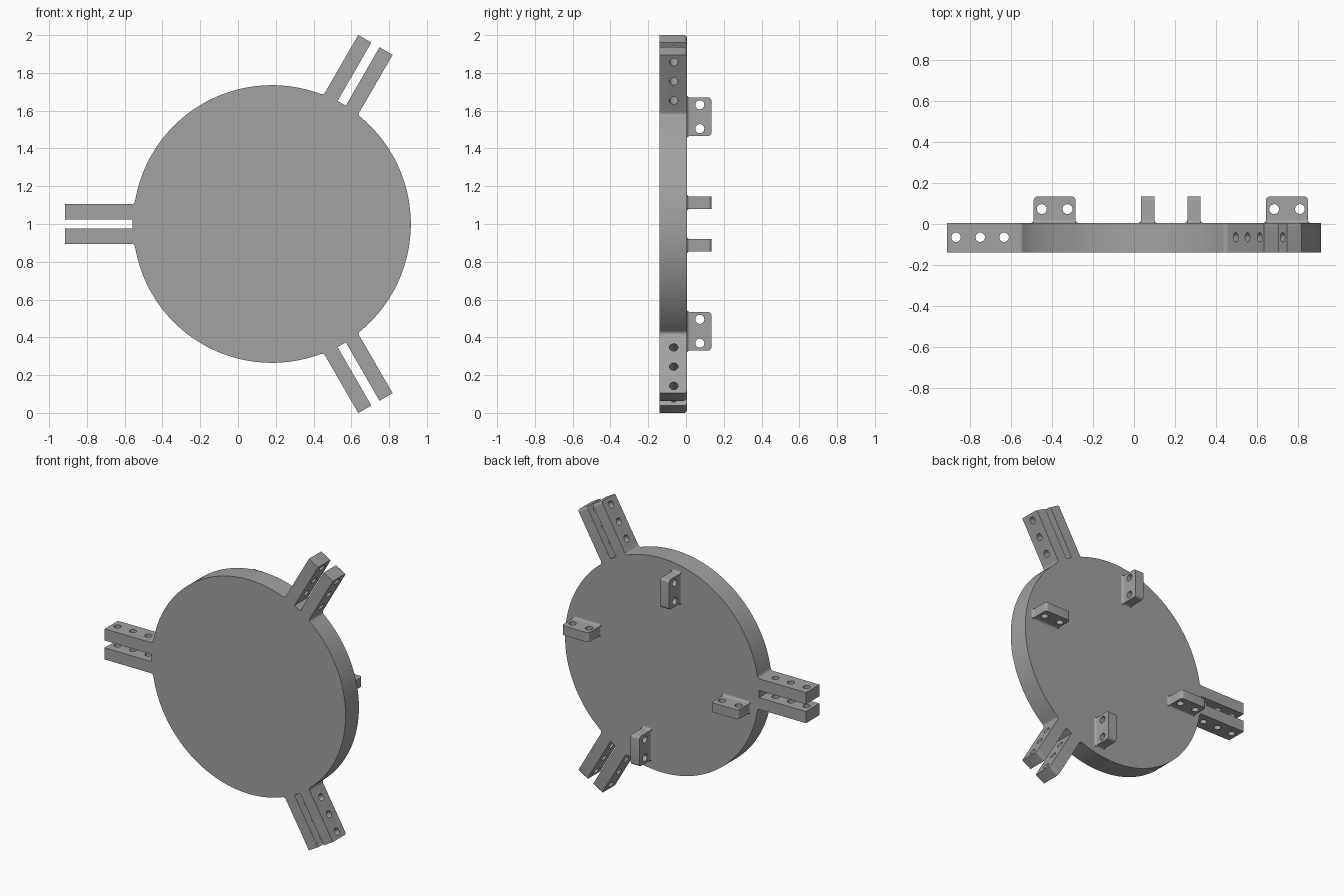
import bpy, bmesh
from math import pi, sin, cos, atan2, sqrt, radians
from mathutils import Matrix, Vector

cube = bpy.data.objects.get("Cube")
if cube:
    bpy.data.objects.remove(cube, do_unlink=True)

CX, CZ = 0.18, 1.0            # disc centre
R = 0.735                     # disc radius
FRONT, BACK = -0.14, 0.005    # plate faces along y
TIP, HALF, GAP = 1.095, 0.105, 0.025   # arm reach, half width, half slot
FIL = 0.02                    # fillet between arm and disc
ARMS = (60, 180, 300)

grey = bpy.data.materials.new("plain grey")
grey.use_nodes = True
colour = (0.36, 0.36, 0.36, 1)
grey.diffuse_color = colour
grey.node_tree.nodes["Principled BSDF"].inputs["Base Color"].default_value = colour


def frame(deg):
    """Local axes: x radial, y sideways in the disc plane, z towards the back."""
    a = radians(deg)
    m = Matrix(((cos(a), -sin(a), 0), (0, 0, 1), (sin(a), cos(a), 0))).to_4x4()
    m.translation = Vector((CX, 0, CZ))
    return m


def arc(cx, cy, r, a0, a1, n=6):
    return [(cx + r * cos(a0 + (a1 - a0) * i / n),
             cy + r * sin(a0 + (a1 - a0) * i / n)) for i in range(n + 1)]


def prism(bm, points, shift):
    """Closed prism from a loop of 3D points moved along a vector."""
    face = bm.faces.new([bm.verts.new(p) for p in points])
    new = bmesh.ops.extrude_face_region(bm, geom=[face])["geom"]
    bmesh.ops.translate(bm, vec=shift, verts=[g for g in new if isinstance(g, bmesh.types.BMVert)])


def finish(name, bm):
    bmesh.ops.recalc_face_normals(bm, faces=bm.faces)
    mesh = bpy.data.meshes.new(name)
    bm.to_mesh(mesh)
    bm.free()
    mesh.materials.append(grey)
    ob = bpy.data.objects.new(name, mesh)
    bpy.context.collection.objects.link(ob)
    return ob


def activate(ob):
    bpy.ops.object.select_all(action="DESELECT")
    ob.select_set(True)
    bpy.context.view_layer.objects.active = ob


def smooth(ob):
    activate(ob)
    bpy.ops.object.shade_smooth_by_angle(angle=radians(30))


def drill(ob, holes, radius, length):
    """Cut sideways holes; each hole is (frame, local centre)."""
    bm = bmesh.new()
    for m, c in holes:
        bmesh.ops.create_cone(bm, cap_ends=True, segments=24, radius1=radius, radius2=radius,
                              depth=length,
                              matrix=m @ Matrix.Translation(c) @ Matrix.Rotation(pi / 2, 4, "X"))
    cutter = finish("hole_cutter", bm)
    cutter.hide_render = True
    mod = ob.modifiers.new("holes", "BOOLEAN")
    mod.operation = "DIFFERENCE"
    mod.solver = "EXACT"
    mod.object = cutter
    activate(ob)
    bpy.ops.object.modifier_apply(modifier=mod.name)
    bpy.data.objects.remove(cutter, do_unlink=True)


# Disc with three slotted arms, drawn as one outline
side = HALF + FIL
reach = sqrt((R + FIL) ** 2 - side ** 2)
spread = atan2(side, reach)
fillet = arc(reach, side, FIL, pi + spread, 1.5 * pi)
half = fillet + [(TIP, HALF), (TIP, GAP), (R + 0.003, GAP)]
arm = [(u, -v) for u, v in half] + half[::-1]
rim = arc(0, 0, R, spread, radians(120) - spread, 48)[1:-1]
outline = [frame(d) @ Vector((u, v, FRONT)) for d in ARMS for u, v in arm + rim]
bm = bmesh.new()
prism(bm, outline, (0, BACK - FRONT, 0))

# Rounded back edge on the tips of the two right-hand arms
tips = []
for d in (60, 300):
    inv = frame(d).inverted()
    for e in bm.edges:
        ends = [inv @ v.co for v in e.verts]
        if all(p.x > TIP - 0.001 and p.z > BACK - 0.001 for p in ends):
            tips.append(e)
bmesh.ops.bevel(bm, geom=tips, offset=0.018, segments=5, profile=0.5, affect="EDGES")
body = finish("disc_with_arms", bm)
drill(body, [(frame(d), Vector((u, 0, -0.065))) for d in ARMS for u in (0.815, 0.932, 1.05)],
      0.023, 0.3)
smooth(body)

# Four drilled tabs on the back, turned around the centre
LEN, THICK, TOP, FLARE, ROUND = 0.1025, 0.0325, 0.135, 0.015, 0.02
MID, OFF = 0.568, 0.113


def flared(half_width, top):
    """Right half of a profile that widens at its root."""
    root = arc(half_width + FLARE, BACK + FLARE, FLARE, 1.5 * pi, pi)
    return [(half_width + FLARE, BACK - 0.005)] + root + top


def mirrored(points):
    return points + [(-u, w) for u, w in points[::-1]]


plate = mirrored(flared(LEN, arc(LEN - ROUND, TOP - ROUND, ROUND, 0, pi / 2)))
root = mirrored(flared(THICK, []))
for name, deg in (("left", 0), ("top", 90), ("right", 180), ("bottom", 270)):
    m = frame(deg)
    turn = m.to_3x3()
    bm = bmesh.new()
    prism(bm, [m @ Vector((MID + u, OFF - THICK, w)) for u, w in plate],
          turn @ Vector((0, 2 * THICK, 0)))
    tab = finish(name + "_tab", bm)
    drill(tab, [(m, Vector((MID + s * 0.063, OFF, 0.073))) for s in (-1, 1)], 0.024, 0.2)
    smooth(tab)
    bm = bmesh.new()
    prism(bm, [m @ Vector((MID - LEN, OFF + v, w)) for v, w in root],
          turn @ Vector((2 * LEN, 0, 0)))
    smooth(finish(name + "_tab_root", bm))
